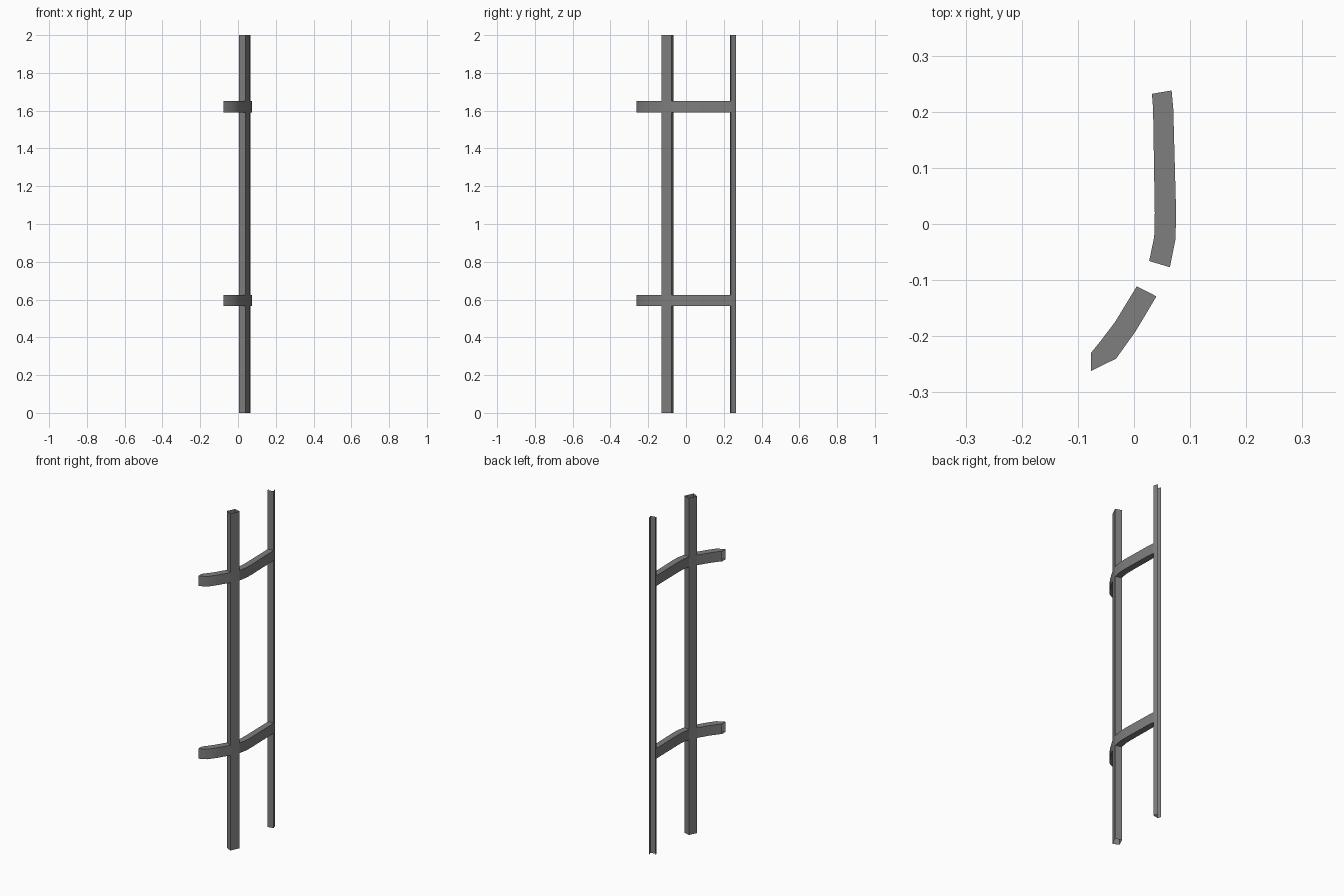
import bpy, bmesh
from math import radians

if "Cube" in bpy.data.objects:
    bpy.data.objects.remove(bpy.data.objects["Cube"])

# Paired plan points along the bend: (inner x, y, outer x, y)
FRONT_RUN = [(-0.077, -0.230, -0.077, -0.262), (-0.063, -0.213, -0.032, -0.240),
             (-0.034, -0.175, 0.003, -0.191), (0.005, -0.111, 0.040, -0.129)]
BACK_RUN = [(0.027, -0.066, 0.064, -0.077), (0.036, -0.023, 0.074, -0.027),
            (0.037, 0.020, 0.075, 0.023), (0.034, 0.205, 0.070, 0.205),
            (0.032, 0.232, 0.067, 0.238)]
HALF_POST_END = (0.025, 0.250, 0.058, 0.264)

dark = bpy.data.materials.new("dark_metal")
dark.diffuse_color = (0.21, 0.21, 0.21, 1)
dark.use_nodes = True
dark.node_tree.nodes["Principled BSDF"].inputs["Base Color"].default_value = dark.diffuse_color


def finish(name, bm):
    bmesh.ops.recalc_face_normals(bm, faces=bm.faces)
    me = bpy.data.meshes.new(name)
    bm.to_mesh(me)
    bm.free()
    me.materials.append(dark)
    me.shade_smooth()
    me.set_sharp_from_angle(angle=radians(40))
    bpy.context.collection.objects.link(bpy.data.objects.new(name, me))


def rail(name, run, z0, z1):
    """Box section swept along the plan; ends stay open where they meet posts."""
    bm = bmesh.new()
    rings = [[bm.verts.new(p) for p in ((a, b, z0), (c, d, z0), (c, d, z1), (a, b, z1))]
             for a, b, c, d in run]
    for r, s in zip(rings, rings[1:]):
        for i in range(4):
            j = (i + 1) % 4
            bm.faces.new((r[i], r[j], s[j], s[i]))
    finish(name, bm)


def post(name, near, far, back=True):
    """Hollow upright, open at top and bottom."""
    bm = bmesh.new()
    plan = [far[:2], near[:2], near[2:], far[2:]]
    low, high = [[bm.verts.new((x, y, z)) for x, y in plan] for z in (0, 2)]
    for i in range(4 if back else 3):
        j = (i + 1) % 4
        bm.faces.new((low[i], low[j], high[j], high[i]))
    finish(name, bm)


# Uprights: a full post and a half post left open at the module joint
post("main_post", FRONT_RUN[-1], BACK_RUN[0])
post("end_half_post", BACK_RUN[-1], HALF_POST_END, back=False)

# Two curved rails, each in two runs either side of the main post
for level, z0, z1 in (("lower", 0.565, 0.625), ("upper", 1.59, 1.65)):
    rail(level + "_rail_front", FRONT_RUN, z0, z1)
    rail(level + "_rail_back", BACK_RUN, z0, z1)
